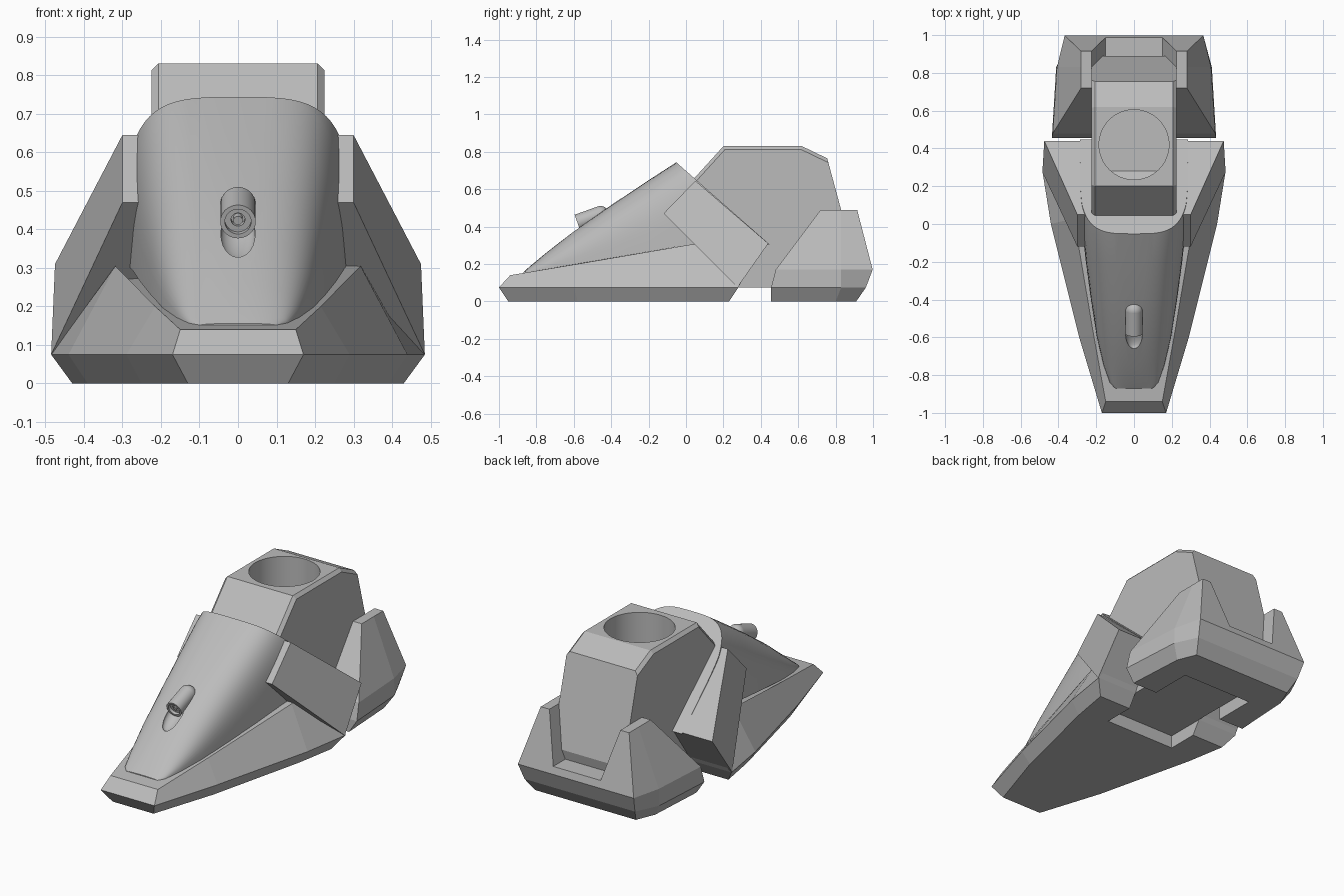
import bpy, bmesh, math
from mathutils import Vector, Matrix

if "Cube" in bpy.data.objects:
    bpy.data.objects.remove(bpy.data.objects["Cube"], do_unlink=True)

grey = bpy.data.materials.new("armour grey")
grey.use_nodes = True
GREY = (0.5, 0.5, 0.5, 1)
grey.diffuse_color = GREY
grey.node_tree.nodes["Principled BSDF"].inputs["Base Color"].default_value = GREY


def activate(obj):
    bpy.ops.object.select_all(action="DESELECT")
    obj.select_set(True)
    bpy.context.view_layer.objects.active = obj


def finish(bm, name):
    bmesh.ops.recalc_face_normals(bm, faces=bm.faces)
    mesh = bpy.data.meshes.new(name)
    bm.to_mesh(mesh)
    bm.free()
    mesh.materials.append(grey)
    obj = bpy.data.objects.new(name, mesh)
    bpy.context.collection.objects.link(obj)
    return obj


def loft(rings):
    """Closed solid through rings of equal length."""
    bm = bmesh.new()
    loops = [[bm.verts.new(p) for p in ring] for ring in rings]
    for a, b in zip(loops, loops[1:]):
        for i in range(len(a)):
            j = (i + 1) % len(a)
            bm.faces.new((a[i], a[j], b[j], b[i]))
    bm.faces.new(loops[0])
    bm.faces.new(loops[-1])
    return bm


def mirrored(half):
    return half + [(-x, y, z) for x, y, z in reversed(half)]


def cylinder(name, radius, start, end, sides=48):
    a, b = Vector(start), Vector(end)
    turn = (b - a).to_track_quat("Z", "Y").to_matrix().to_4x4()
    bm = bmesh.new()
    bmesh.ops.create_cone(bm, cap_ends=True, segments=sides, radius1=radius, radius2=radius,
                          depth=(b - a).length, matrix=Matrix.Translation((a + b) / 2) @ turn)
    return finish(bm, name)


def cut(obj, cutter):
    mod = obj.modifiers.new("cut", "BOOLEAN")
    mod.operation = "DIFFERENCE"
    mod.solver = "EXACT"
    mod.object = cutter
    activate(obj)
    bpy.ops.object.modifier_apply(modifier=mod.name)
    bpy.data.objects.remove(cutter, do_unlink=True)


def smooth(obj, degrees):
    activate(obj)
    bpy.ops.object.shade_smooth_by_angle(angle=math.radians(degrees))


def underside_slot():
    rect = [(0.225, 0.05), (0.225, 0.7), (-0.225, 0.7), (-0.225, 0.05)]
    return finish(loft([[(x, y, z) for x, y in rect] for z in (-0.1, 0.075)]), "slot_cutter")


# Front sole: bottom, widest line and rim
sole = finish(loft([
    mirrored([(0.13, -0.95, 0), (0.25, -0.58, 0), (0.39, 0, 0), (0.43, 0.23, 0)]),
    mirrored([(0.17, -1, 0.075), (0.29, -0.6, 0.075), (0.44, 0, 0.075), (0.485, 0.28, 0.075)]),
    mirrored([(0.15, -0.94, 0.14), (0.215, -0.58, 0.2), (0.318, 0.03, 0.305), (0.33, 0.4, 0.305)]),
]), "front_sole")
cut(sole, underside_slot())

# Curved toe cover, sliced by the sloping rear plane
stations = [  # y, half width, base z, top z, squareness
    (-0.87, 0.10, 0.15, 0.156, 2.4), (-0.84, 0.128, 0.155, 0.183, 2.4),
    (-0.75, 0.16, 0.17, 0.258, 2.5), (-0.6, 0.196, 0.197, 0.375, 2.7),
    (-0.4, 0.228, 0.232, 0.515, 3), (-0.2, 0.255, 0.266, 0.648, 3.3),
    (-0.05, 0.272, 0.292, 0.745, 3.6), (0.1, 0.285, 0.305, 0.83, 3.8),
    (0.5, 0.285, 0.305, 1.0, 3.8)]
rings = []
for y, w, base, top, n in stations:
    ring = []
    for i in range(33):
        c, s = math.cos(math.pi * i / 32), abs(math.sin(math.pi * i / 32))
        if i in (0, 32):
            s = 0
        ring.append((math.copysign(abs(c) ** (2 / n) * w, c), y, base + (top - base) * s ** (2 / n)))
    rings.append(ring)
bm = loft(rings)
bmesh.ops.bisect_plane(bm, geom=bm.verts[:] + bm.edges[:] + bm.faces[:], plane_co=(0, -0.05, 0.742),
                       plane_no=(0, 0.66, 0.75), clear_outer=True)
bmesh.ops.holes_fill(bm, edges=[e for e in bm.edges if e.is_boundary], sides=0)
toe = finish(bm, "toe_cover")

# Shallow groove in front of the nozzle
bm = bmesh.new()
bmesh.ops.create_uvsphere(bm, u_segments=24, v_segments=12, radius=1)
bmesh.ops.transform(bm, verts=bm.verts, matrix=Matrix.Translation((0, -0.58, 0.385))
                    @ Matrix.Rotation(math.radians(37), 4, "X") @ Matrix.Diagonal((0.045, 0.1, 0.03, 1)))
cut(toe, finish(bm, "groove_cutter"))
smooth(toe, 35)

# Nozzle: rounded tube with stepped rings in its mouth
axis = Vector((0, -0.94, -0.34))
mouth = Vector((0, -0.58, 0.42))
nozzle = cylinder("nozzle", 0.046, mouth - axis * 0.13, mouth, 32)
for radius in (0.034, 0.018):
    cut(nozzle, cylinder("bore_cutter", radius, mouth - axis * (0.05 - radius), mouth + axis * 0.05, 32))
smooth(nozzle, 35)
tip = cylinder("nozzle_core", 0.012, mouth - axis * 0.06, mouth - axis * 0.008, 16)
smooth(tip, 35)
bm = bmesh.new()
bmesh.ops.create_uvsphere(bm, u_segments=32, v_segments=16, radius=0.046,
                          matrix=Matrix.Translation(mouth - axis * 0.13))
smooth(finish(bm, "nozzle_back"), 60)

# Tilted side wings, one block through the body
outer = [(0.30, -0.12, 0.47), (0.30, 0.05, 0.645), (0.475, 0.44, 0.31), (0.485, 0.275, 0.075)]
finish(loft([outer, [(-x, y, z) for x, y, z in outer]]), "side_wings")

# Ankle block with chamfered upper edges and a round socket
profile = [(0.05, 0.075), (0, 0.3), (0, 0.61), (0.2, 0.83), (0.62, 0.83), (0.755, 0.765),
           (0.89, 0.265), (0.85, 0.075)]
bm = loft([[(x, y, z) for y, z in profile] for x in (-0.225, 0.225)])
edges = [e for e in bm.edges if abs(e.verts[0].co.x - e.verts[1].co.x) < 0.01
         and max(v.co.z for v in e.verts) > 0.7 and min(v.co.y for v in e.verts) < 0.7]
bmesh.ops.bevel(bm, geom=edges, offset=0.018, segments=1, affect="EDGES")
ankle = finish(bm, "ankle_block")
cut(ankle, cylinder("socket_cutter", 0.185, (0, 0.42, 0.45), (0, 0.42, 1), 64))
smooth(ankle, 15)

# Heel with two ears around the ankle
heel = finish(loft([
    mirrored([(0.385, 0.455, 0), (0.365, 0.8, 0), (0.32, 0.91, 0)]),
    mirrored([(0.435, 0.455, 0.075), (0.412, 0.83, 0.075), (0.35, 0.962, 0.075)]),
    mirrored([(0.43, 0.48, 0.17), (0.408, 0.83, 0.17), (0.367, 0.998, 0.17)]),
    mirrored([(0.28, 0.72, 0.49), (0.28, 0.83, 0.49), (0.28, 0.915, 0.49)]),
]), "heel")
notch = [(0.15, 0.21), (0.225, 0.49), (0.25, 0.6), (-0.25, 0.6), (-0.225, 0.49), (-0.15, 0.21)]
cut(heel, finish(loft([[(x, y, z) for x, z in notch] for y in (0.3, 1.2)]), "notch_cutter"))
cut(heel, underside_slot())
